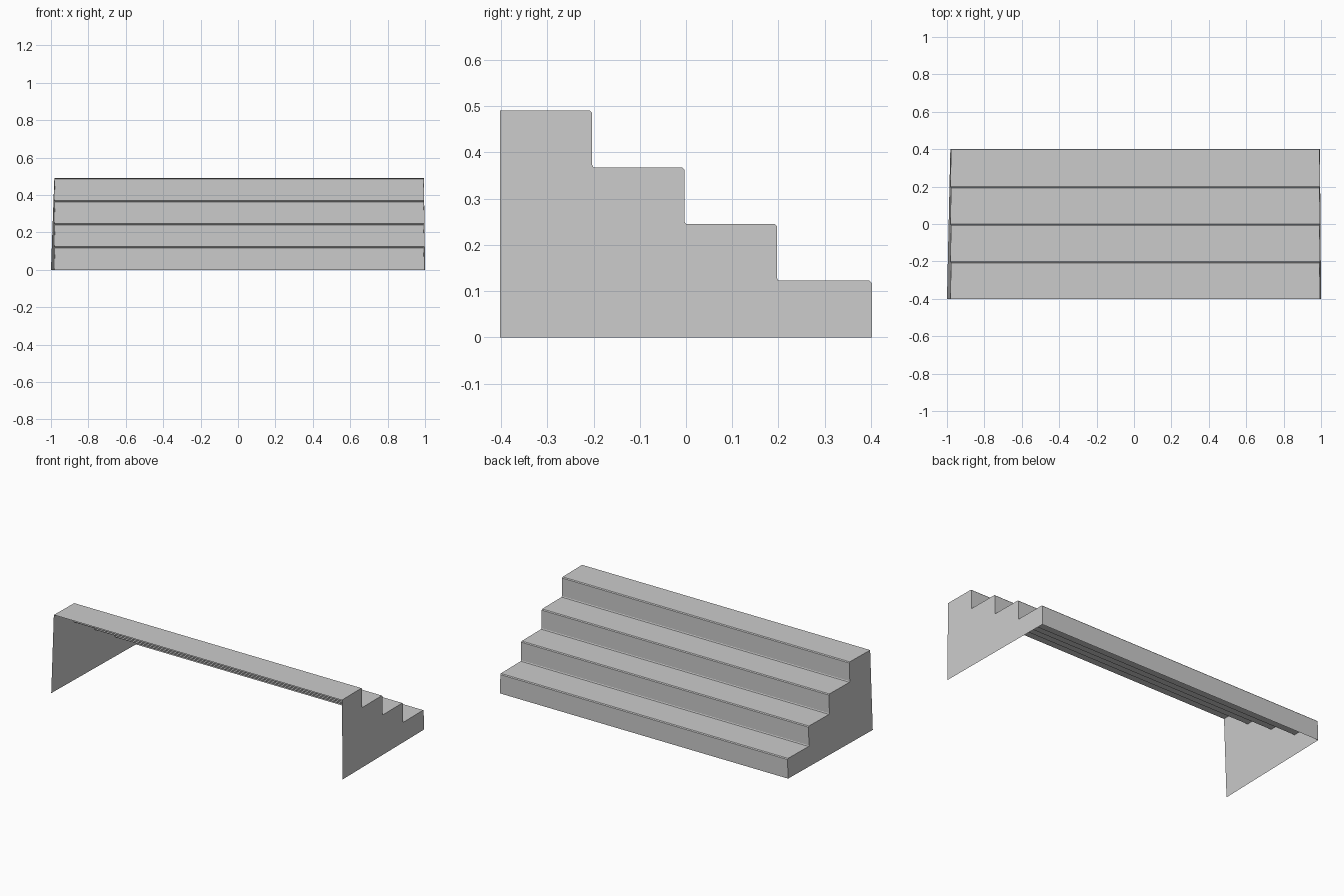
import bpy, bmesh

if "Cube" in bpy.data.objects:
    bpy.data.objects.remove(bpy.data.objects["Cube"])

STEPS, RISE, C = 4, 0.1225, 0.005
RISERS = [0.40, 0.195, -0.005, -0.205]   # riser positions, bottom to top
BACK = -0.402

# Stair profile (y, z): risers and treads with small chamfers
profile = [(RISERS[0] + 0.002, 0.0)]
for i, y in enumerate(RISERS):
    top = (i + 1) * RISE
    if i:
        profile += [(y + C, i * RISE), (y + 0.002, i * RISE + C)]
    profile += [(y + 0.002, top - C), (y + 0.002 - C, top)]
profile.append((BACK, STEPS * RISE))


def lean(y, z):
    """Inward lean of the end walls, zero at the bottom back corner."""
    return z / (STEPS * RISE) + (y - BACK) / 0.804


def left(y, z):
    return (-1.0 + 0.018 * lean(y, z), y, z)


def right(y, z):
    return (1.0 - 0.006 * lean(y, z), y, z)


bm = bmesh.new()
lv = [bm.verts.new(left(*p)) for p in profile]
rv = [bm.verts.new(right(*p)) for p in profile]

# Treads and risers, open at the back and underneath
for i in range(len(profile) - 1):
    bm.faces.new((lv[i], lv[i + 1], rv[i + 1], rv[i]))

# End walls
bm.faces.new([bm.verts.new(left(BACK, 0))] + lv[::-1])
bm.faces.new(rv + [bm.verts.new(right(BACK, 0))])
bmesh.ops.recalc_face_normals(bm, faces=bm.faces)
bm.normal_update()
if max(bm.faces, key=lambda f: f.normal.z ** 2).normal.z < 0:
    bmesh.ops.reverse_faces(bm, faces=bm.faces)

mesh = bpy.data.meshes.new("stair_shell")
bm.to_mesh(mesh)
bm.free()
stairs = bpy.data.objects.new("stair_shell", mesh)
bpy.context.collection.objects.link(stairs)
